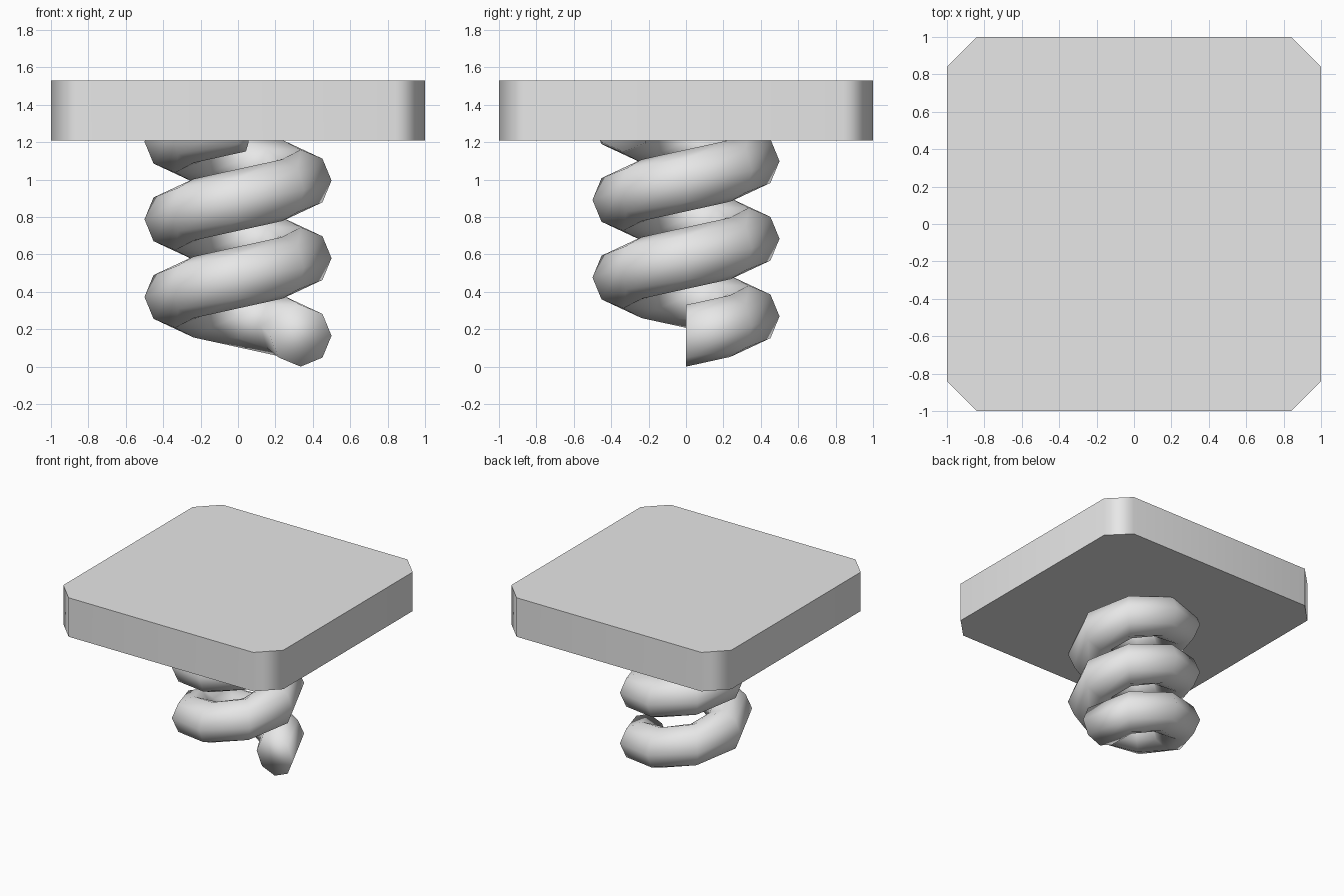
import bpy, bmesh
from math import sin, cos, pi, radians

cube = bpy.data.objects.get("Cube")
if cube:
    bpy.data.objects.remove(cube, do_unlink=True)

grey = bpy.data.materials.new("light grey")
grey.use_nodes = True
grey.diffuse_color = (0.8, 0.8, 0.8, 1)
grey.node_tree.nodes["Principled BSDF"].inputs["Base Color"].default_value = (0.8, 0.8, 0.8, 1)


def finish(bm, name, angle):
    """Turn a bmesh into a smooth shaded object."""
    bmesh.ops.recalc_face_normals(bm, faces=bm.faces)
    mesh = bpy.data.meshes.new(name)
    bm.to_mesh(mesh)
    bm.free()
    mesh.materials.append(grey)
    obj = bpy.data.objects.new(name, mesh)
    bpy.context.collection.objects.link(obj)
    bpy.ops.object.select_all(action='DESELECT')
    obj.select_set(True)
    bpy.context.view_layer.objects.active = obj
    bpy.ops.object.shade_smooth_by_angle(angle=radians(angle))
    return obj


# Square top plate with cut corners
BOTTOM, TOP, CUT = 1.21, 1.53, 0.84
outline = []
for sx, sy in ((1, 1), (-1, 1), (-1, -1), (1, -1)):
    pair = [(sx, sy * CUT), (sx * CUT, sy)]
    outline += pair if sx * sy > 0 else pair[::-1]
bm = bmesh.new()
base = bm.faces.new([bm.verts.new((x, y, BOTTOM)) for x, y in outline])
top = bmesh.ops.extrude_face_region(bm, geom=[base], use_keep_orig=True)
bmesh.ops.translate(bm, vec=(0, 0, TOP - BOTTOM),
                    verts=[v for v in top["geom"] if isinstance(v, bmesh.types.BMVert)])
plate = finish(bm, "top_plate", 50)
weighted = plate.modifiers.new("weighted_normals", 'WEIGHTED_NORMAL')
weighted.keep_sharp = True

# Coil spring: an eight sided tube swept eight steps to the turn
RADIUS, TUBE, PITCH, SIDES, STEPS = 0.335, 0.165, 0.415, 8, 8
turns = [i / STEPS for i in range(23)] + [2.77]
bm = bmesh.new()
rings = []
for t in turns:
    a = 2 * pi * t
    ring = []
    for k in range(SIDES):
        b = 2 * pi * k / SIDES
        r = RADIUS + TUBE * cos(b)
        ring.append(bm.verts.new((r * cos(a), r * sin(a), TUBE + PITCH * t + TUBE * sin(b))))
    rings.append(ring)
for r0, r1 in zip(rings, rings[1:]):
    for k in range(SIDES):
        n = (k + 1) % SIDES
        bm.faces.new((r0[k], r0[n], r1[n], r1[k]))
for ring in (rings[0], rings[-1]):
    bm.faces.new(ring)
finish(bm, "coil_spring", 180)
